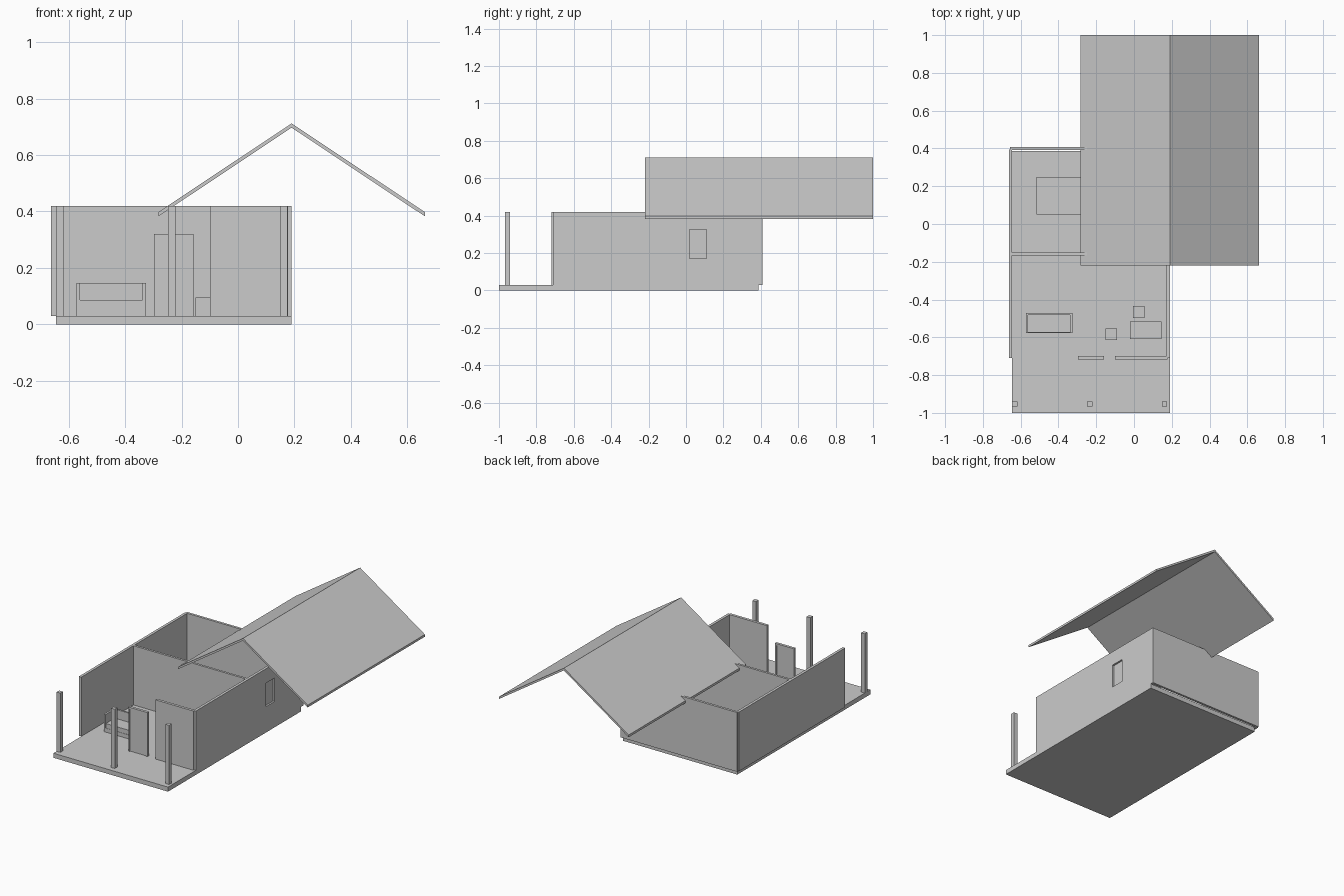
import bpy, bmesh

if "Cube" in bpy.data.objects:
    bpy.data.objects.remove(bpy.data.objects["Cube"])

grey = bpy.data.materials.new("plain grey")
grey.diffuse_color = (0.6, 0.6, 0.6, 1)
grey.use_nodes = True
grey.node_tree.nodes["Principled BSDF"].inputs["Base Color"].default_value = grey.diffuse_color


def make(name, boxes):
    """One object made of axis-aligned boxes (x0, x1, y0, y1, z0, z1)."""
    bm = bmesh.new()
    for x0, x1, y0, y1, z0, z1 in boxes:
        for v in bmesh.ops.create_cube(bm, size=1)["verts"]:
            v.co = (x1 if v.co.x > 0 else x0,
                    y1 if v.co.y > 0 else y0,
                    z1 if v.co.z > 0 else z0)
    return finish(name, bm)


def finish(name, bm):
    bmesh.ops.recalc_face_normals(bm, faces=bm.faces)
    mesh = bpy.data.meshes.new(name)
    bm.to_mesh(mesh)
    bm.free()
    mesh.materials.append(grey)
    obj = bpy.data.objects.new(name, mesh)
    bpy.context.collection.objects.link(obj)
    return obj


F, T = 0.03, 0.42   # floor level and wall top

# Floor slab
make("floor_slab", [(-0.645, 0.19, -1, 0.387, 0, F)])

# Walls
make("left_wall", [(-0.663, -0.645, -0.71, 0.395, F, T)])
make("back_wall", [(-0.657, 0.19, 0.392, 0.408, F, T)])
make("middle_wall", [(-0.645, 0.172, -0.167, -0.152, F, T)])
make("front_wall", [(-0.10, 0.178, -0.718, -0.70, F, T)])

# Right wall built around a window opening, with a recessed pane
wy0, wy1, wz0, wz1 = 0.02, 0.11, 0.17, 0.325
make("right_wall", [
    (0.172, 0.19, -0.71, wy0, F, T),
    (0.172, 0.19, wy1, 0.392, F, T),
    (0.172, 0.19, wy0, wy1, F, wz0),
    (0.172, 0.19, wy0, wy1, wz1, T)])
make("window_pane", [(0.173, 0.178, wy0, wy1, wz0, wz1)])

# Free-standing door: frame and panel
make("door_frame", [
    (-0.297, -0.287, -0.718, -0.70, F, 0.32),
    (-0.168, -0.158, -0.718, -0.70, F, 0.32),
    (-0.287, -0.168, -0.718, -0.70, 0.31, 0.32)])
make("door_panel", [(-0.287, -0.168, -0.713, -0.705, F, 0.31)])

# Porch posts
for i, x in enumerate((-0.645, -0.248, 0.148)):
    make(f"porch_post_{i + 1}", [(x, x + 0.027, -0.967, -0.94, F, T)])

# Sofa: base, arms, back and seat
make("sofa_frame", [
    (-0.573, -0.326, -0.577, -0.47, F, 0.056),
    (-0.573, -0.56, -0.577, -0.47, 0.056, 0.146),
    (-0.339, -0.326, -0.577, -0.47, 0.056, 0.146),
    (-0.56, -0.339, -0.482, -0.47, 0.056, 0.146)])
make("sofa_seat", [(-0.56, -0.339, -0.575, -0.482, 0.056, 0.086)])

# Table with legs, two stools
tx0, tx1, ty0, ty1 = -0.02, 0.145, -0.61, -0.515
legs = [(x, x + 0.01, y, y + 0.01, F, 0.13)
        for x in (tx0, tx1 - 0.01) for y in (ty0, ty1 - 0.01)]
make("table", [(tx0, tx1, ty0, ty1, 0.13, 0.14)] + legs)
for i, (x, y) in enumerate(((-0.15, -0.615), (-0.005, -0.497))):
    make(f"stool_{i + 1}", [(x, x + 0.06, y, y + 0.062, F, 0.095)])

# Bed in the back room
make("bed", [(-0.515, -0.225, 0.05, 0.25, F, 0.10)])

# Gable roof: chevron profile extruded along y
bm = bmesh.new()
rx, half, rise, thick = 0.19, 0.472, 0.314, 0.015
top, bottom = [], []
for x, z in ((rx - half, 0.398), (rx, 0.398 + rise), (rx + half, 0.398)):
    top.append(bm.verts.new((x, -0.22, z)))
    bottom.append(bm.verts.new((x, -0.22, z - thick)))
ends = [bm.faces.new((top[i], top[i + 1], bottom[i + 1], bottom[i])) for i in (0, 1)]
out = bmesh.ops.extrude_face_region(bm, geom=ends, use_keep_orig=True)
moved = [g for g in out["geom"] if isinstance(g, bmesh.types.BMVert)]
bmesh.ops.translate(bm, vec=(0, 1.22, 0), verts=moved)
# drop the inner face at the ridge, if any
inner = [f for f in bm.faces if all(abs(v.co.x - rx) < 1e-5 for v in f.verts)]
bmesh.ops.delete(bm, geom=inner, context='FACES_ONLY')
finish("roof", bm)
